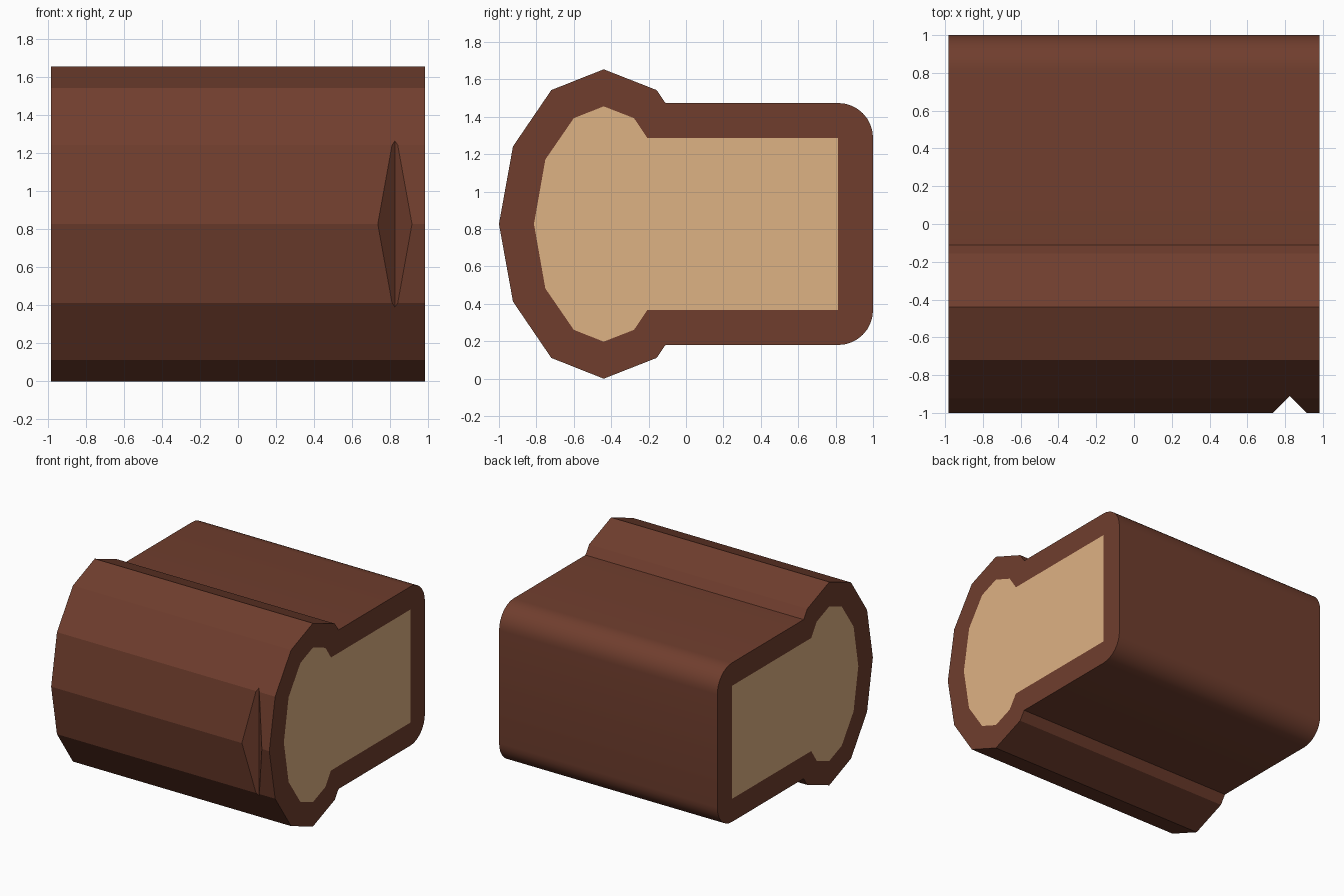
import bpy, bmesh, math

if "Cube" in bpy.data.objects:
    bpy.data.objects.remove(bpy.data.objects["Cube"])

MID = 0.827  # height of the horizontal symmetry plane


def material(name, rgb):
    m = bpy.data.materials.new(name)
    m.diffuse_color = (*rgb, 1)
    m.use_nodes = True
    m.node_tree.nodes["Principled BSDF"].inputs["Base Color"].default_value = m.diffuse_color
    return m


def prism(name, upper, half_len, mat=None):
    """Mirror an upper (y, z) outline about MID and extrude it along x."""
    lower = [(y, 2 * MID - z) for y, z in reversed(upper) if z > MID + 1e-4]
    bm = bmesh.new()
    face = bm.faces.new([bm.verts.new((-half_len, y, z)) for y, z in upper + lower])
    ext = bmesh.ops.extrude_face_region(bm, geom=[face])
    moved = [v for v in ext["geom"] if isinstance(v, bmesh.types.BMVert)]
    bmesh.ops.translate(bm, verts=moved, vec=(2 * half_len, 0, 0))
    bmesh.ops.recalc_face_normals(bm, faces=bm.faces)
    mesh = bpy.data.meshes.new(name)
    bm.to_mesh(mesh)
    bm.free()
    obj = bpy.data.objects.new(name, mesh)
    bpy.context.collection.objects.link(obj)
    if mat:
        mesh.materials.append(mat)
    return obj


brown = material("crust_brown", (0.162, 0.048, 0.027))
cream = material("filling_cream", (0.73, 0.445, 0.23))

# Outlines: faceted round front, square back with rounded outer corners
arc = [(0.813 + 0.187 * math.sin(a), 1.287 + 0.187 * math.cos(a))
       for a in (math.pi / 2 * i / 8 for i in range(9))]
outer = [(-1, MID), (-0.925, 1.242), (-0.72, 1.543), (-0.44, 1.654),
         (-0.157, 1.543), (-0.11, 1.474)] + arc
inner = [(-0.813, MID), (-0.752, 1.172), (-0.60, 1.393), (-0.44, 1.456),
         (-0.278, 1.393), (-0.207, 1.287), (0.813, 1.287)]

# Crust shell and the filling that sits flush inside it
crust = prism("crust", outer, 0.982, brown)
filling = prism("filling", inner, 0.982, cream)

# Cutters: the hollow core, and a V notch across the front
core = prism("core_cutter", inner, 1.2)
bpy.ops.mesh.primitive_cube_add(size=1, location=(0.825, -0.91 - 0.2, MID),
                                rotation=(0, 0, math.pi / 4))
notch = bpy.context.object
notch.name = "notch_cutter"
notch.scale = (0.2 * math.sqrt(2), 0.2 * math.sqrt(2), 1.4)

for cutter in (core, notch):
    cutter.hide_render = True
    cutter.hide_set(True)
    mod = crust.modifiers.new(cutter.name, "BOOLEAN")
    mod.operation = "DIFFERENCE"
    mod.solver = "EXACT"
    mod.object = cutter

# Apply the cuts, then smooth only the rounded corners
bpy.ops.object.select_all(action="DESELECT")
crust.select_set(True)
bpy.context.view_layer.objects.active = crust
for mod in list(crust.modifiers):
    bpy.ops.object.modifier_apply(modifier=mod.name)
bpy.ops.object.shade_smooth_by_angle(angle=math.radians(15))
for cutter in (core, notch):
    bpy.data.objects.remove(cutter)
